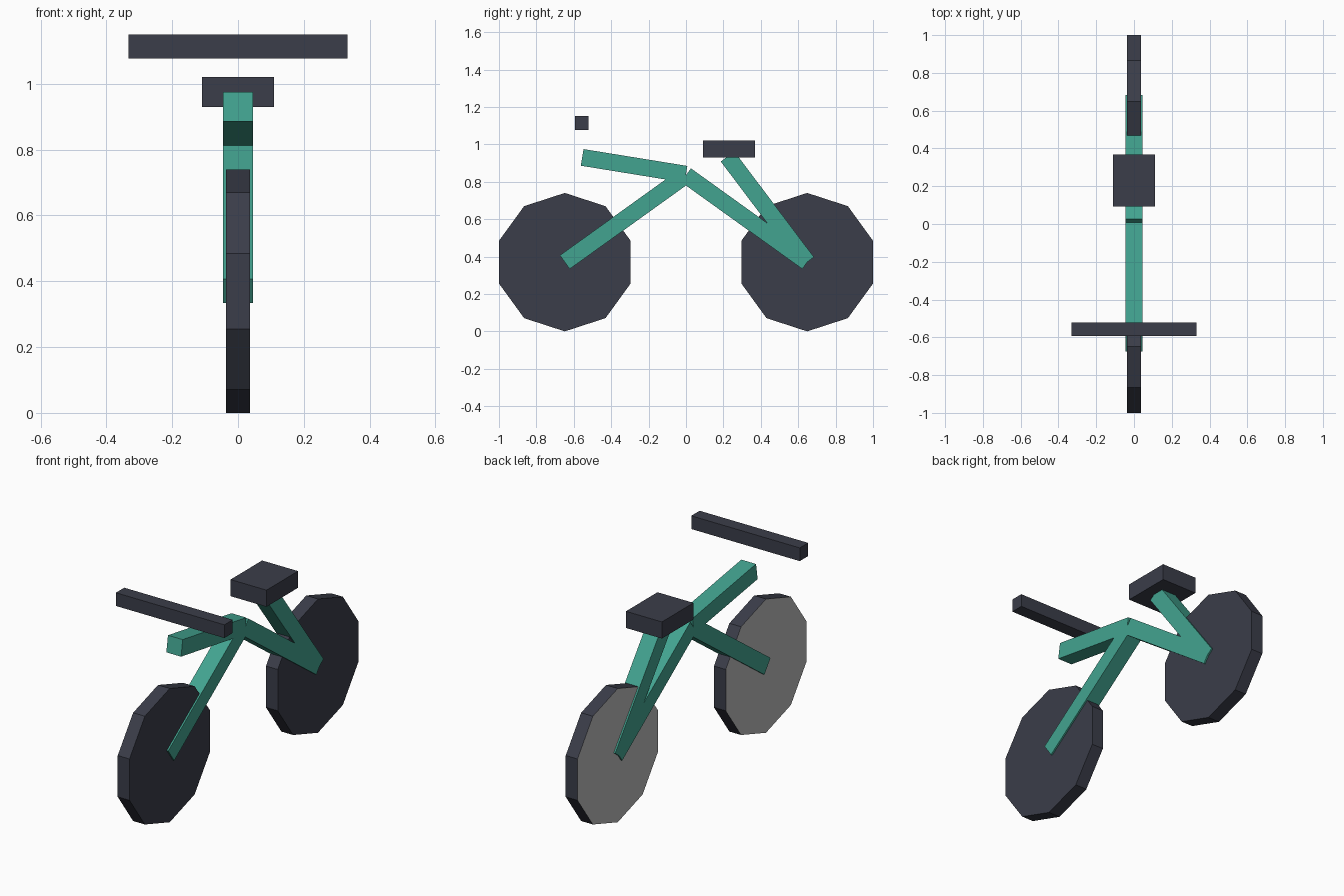
import bpy, bmesh
from math import sin, cos, pi, atan2, hypot

if "Cube" in bpy.data.objects:
    bpy.data.objects.remove(bpy.data.objects["Cube"])


def material(name, rgb):
    m = bpy.data.materials.new(name)
    m.diffuse_color = (*rgb, 1)
    m.use_nodes = True
    m.node_tree.nodes["Principled BSDF"].inputs["Base Color"].default_value = m.diffuse_color
    return m


DARK = material("dark_rubber", (0.043, 0.047, 0.067))
GREEN = material("green_paint", (0.055, 0.37, 0.28))
GREY = material("plain_grey", (0.5, 0.5, 0.5))


def box(name, centre, size, mat, tilt=0):
    bpy.ops.mesh.primitive_cube_add(size=1)
    ob = bpy.context.object
    ob.name = name
    ob.scale = size
    bpy.ops.object.transform_apply(location=False, rotation=False, scale=True)
    ob.location = centre
    ob.rotation_euler.x = tilt
    ob.data.materials.append(mat)
    return ob


def tube(name, a, b, width=0.09):
    """Square bar between two (y, z) points."""
    dy, dz = b[0] - a[0], b[1] - a[1]
    centre = (0, (a[0] + b[0]) / 2, (a[1] + b[1]) / 2)
    return box(name, centre, (width, hypot(dy, dz), width), GREEN, atan2(dz, dy))


def wheel(name, y, radius=0.37, half=0.036, sides=10):
    """Ten-sided disc standing on a corner, with a grey left face."""
    bm = bmesh.new()
    cap = bm.faces.new([bm.verts.new((-half, radius * cos(pi / 2 + 2 * pi * i / sides),
                                      radius * sin(pi / 2 + 2 * pi * i / sides)))
                        for i in range(sides)])
    res = bmesh.ops.extrude_face_region(bm, geom=[cap], use_keep_orig=True)
    for v in res["geom"]:
        if isinstance(v, bmesh.types.BMVert):
            v.co.x = half
    bmesh.ops.recalc_face_normals(bm, faces=bm.faces[:])
    for f in bm.faces:
        f.material_index = 1 if f.calc_center_median().x < -half * 0.9 else 0
    me = bpy.data.meshes.new(name)
    bm.to_mesh(me)
    bm.free()
    me.materials.append(DARK)
    me.materials.append(GREY)
    ob = bpy.data.objects.new(name, me)
    ob.location = (0, y, radius)
    bpy.context.collection.objects.link(ob)


# Wheels
wheel("front_wheel", -0.648)
wheel("rear_wheel", 0.648)

# Frame bars, meeting at the middle joint and the hubs
joint = (0, 0.835)
tube("front_fork", (-0.648, 0.37), joint)
tube("rear_frame", (0.648, 0.37), joint)
tube("seat_tube", (0.648, 0.37), (0.222, 0.935))
tube("stem", (-0.555, 0.93), (0, 0.84))

# Seat and handlebar
box("seat", (0, 0.23, 0.975), (0.22, 0.276, 0.092), DARK)
box("handlebar", (0, -0.557, 1.114), (0.664, 0.073, 0.073), DARK)
